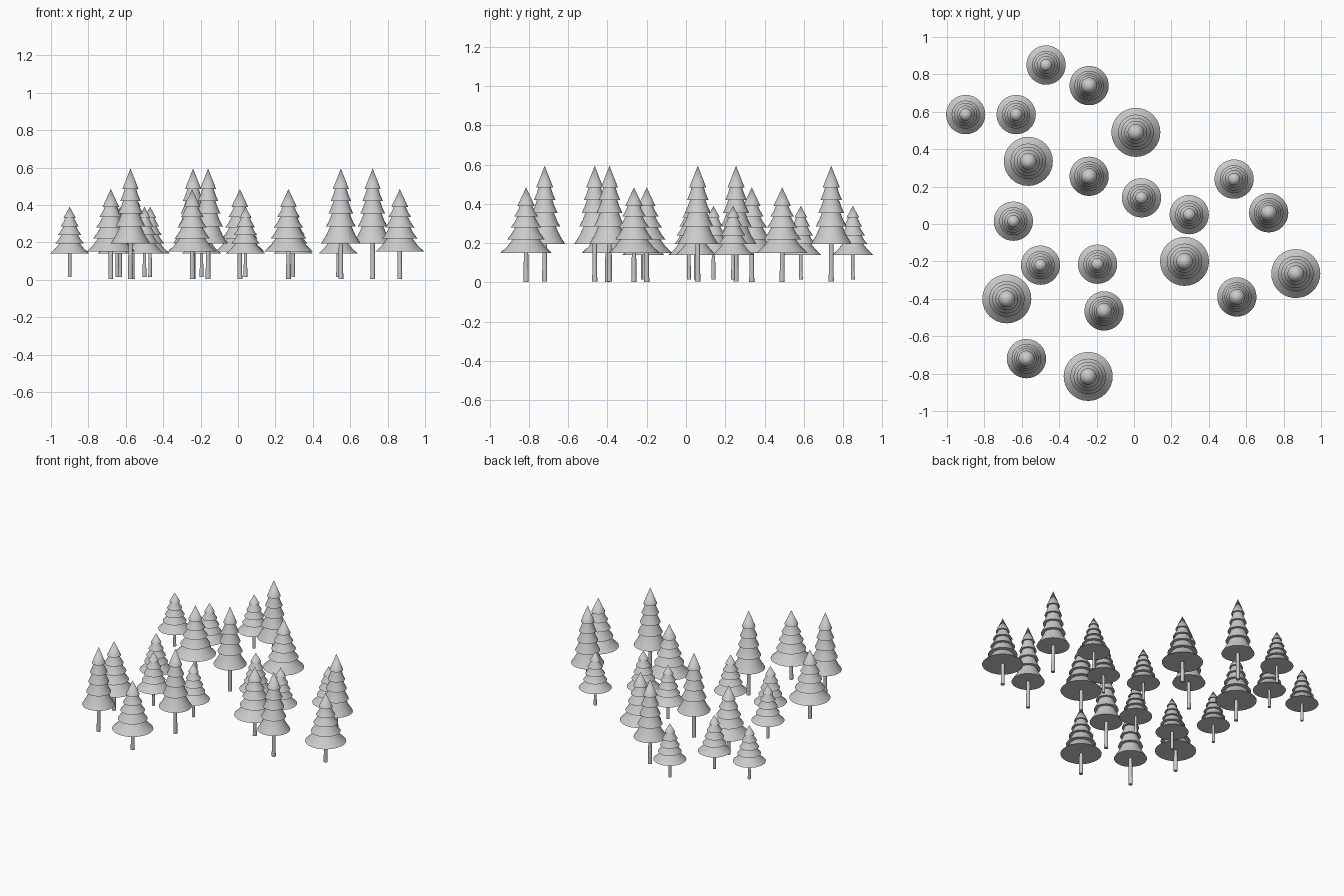
import bpy, bmesh, math

if "Cube" in bpy.data.objects:
    bpy.data.objects.remove(bpy.data.objects["Cube"])

# (radius, rim height, inner radius, underside height) per tier, bottom to top; then apex
KINDS = {
    "tall": dict(apex=0.595, foot=0.005, trunk=0.013,
                 tiers=[(0.105, 0.195), (0.079, 0.285), (0.066, 0.355), (0.055, 0.42), (0.043, 0.485)]),
    "wide": dict(apex=0.485, foot=0.003, trunk=0.013,
                 tiers=[(0.131, 0.15), (0.095, 0.22), (0.078, 0.28), (0.061, 0.335), (0.044, 0.39)]),
    "small": dict(apex=0.39, foot=0.015, trunk=0.010,
                  tiers=[(0.105, 0.14), (0.075, 0.195), (0.062, 0.24), (0.048, 0.285), (0.033, 0.33)]),
}
PLACES = {
    "tall": [(-0.24, 0.74), (-0.24, 0.255), (0.72, 0.06), (-0.16, -0.465), (0.55, -0.39), (-0.575, -0.72)],
    "wide": [(0.01, 0.49), (-0.565, 0.335), (0.27, -0.20), (-0.68, -0.40), (0.865, -0.265), (-0.245, -0.815)],
    "small": [(-0.47, 0.85), (-0.90, 0.585), (-0.63, 0.585), (0.04, 0.14), (0.295, 0.05),
              (0.535, 0.24), (-0.645, 0.015), (-0.50, -0.22), (-0.195, -0.215)],
}
SIDES = 32


def lathe(bm, profile, sides):
    """Revolve (radius, z) points; both ends lie on the axis."""
    rings = []
    for r, z in profile:
        n = 1 if r == 0 else sides
        rings.append([bm.verts.new((r * math.cos(2 * math.pi * i / sides),
                                    r * math.sin(2 * math.pi * i / sides), z)) for i in range(n)])
    for a, b in zip(rings, rings[1:]):
        for i in range(sides):
            j = (i + 1) % sides
            quad = [a[i % len(a)], a[j % len(a)], b[j % len(b)], b[i % len(b)]]
            bm.faces.new(list(dict.fromkeys(quad)))


def tree_mesh(name, apex, foot, trunk, tiers):
    bm = bmesh.new()
    # trunk
    lathe(bm, [(0, foot), (trunk, foot), (trunk * 0.85, tiers[0][1] + 0.01), (0, tiers[0][1] + 0.01)], 12)
    # stacked skirts of foliage, slightly flared
    profile = [(0, tiers[0][1])]
    for k, (r, z) in enumerate(tiers):
        profile.append((r, z))
        if k + 1 < len(tiers):
            r2, z2 = tiers[k + 1]
            neck = r2 * 0.72
            profile += [(neck + (r - neck) * 0.42, z + (z2 - z) * 0.5), (neck, z2)]
    profile.append((0, apex))
    lathe(bm, profile, SIDES)
    bmesh.ops.recalc_face_normals(bm, faces=bm.faces)
    me = bpy.data.meshes.new(name)
    bm.to_mesh(me)
    bm.free()
    return me


# forest: linked copies of the three tree kinds
for kind, spots in PLACES.items():
    mesh = tree_mesh(kind + "_tree", **KINDS[kind])
    for n, (x, y) in enumerate(spots):
        ob = bpy.data.objects.new(f"{kind}_tree_{n + 1}", mesh)
        bpy.context.collection.objects.link(ob)
        ob.location = (x, y, 0)
        bpy.context.view_layer.objects.active = ob
        bpy.ops.object.select_all(action='DESELECT')
        ob.select_set(True)
        if n == 0:
            bpy.ops.object.shade_smooth_by_angle(angle=math.radians(25))
